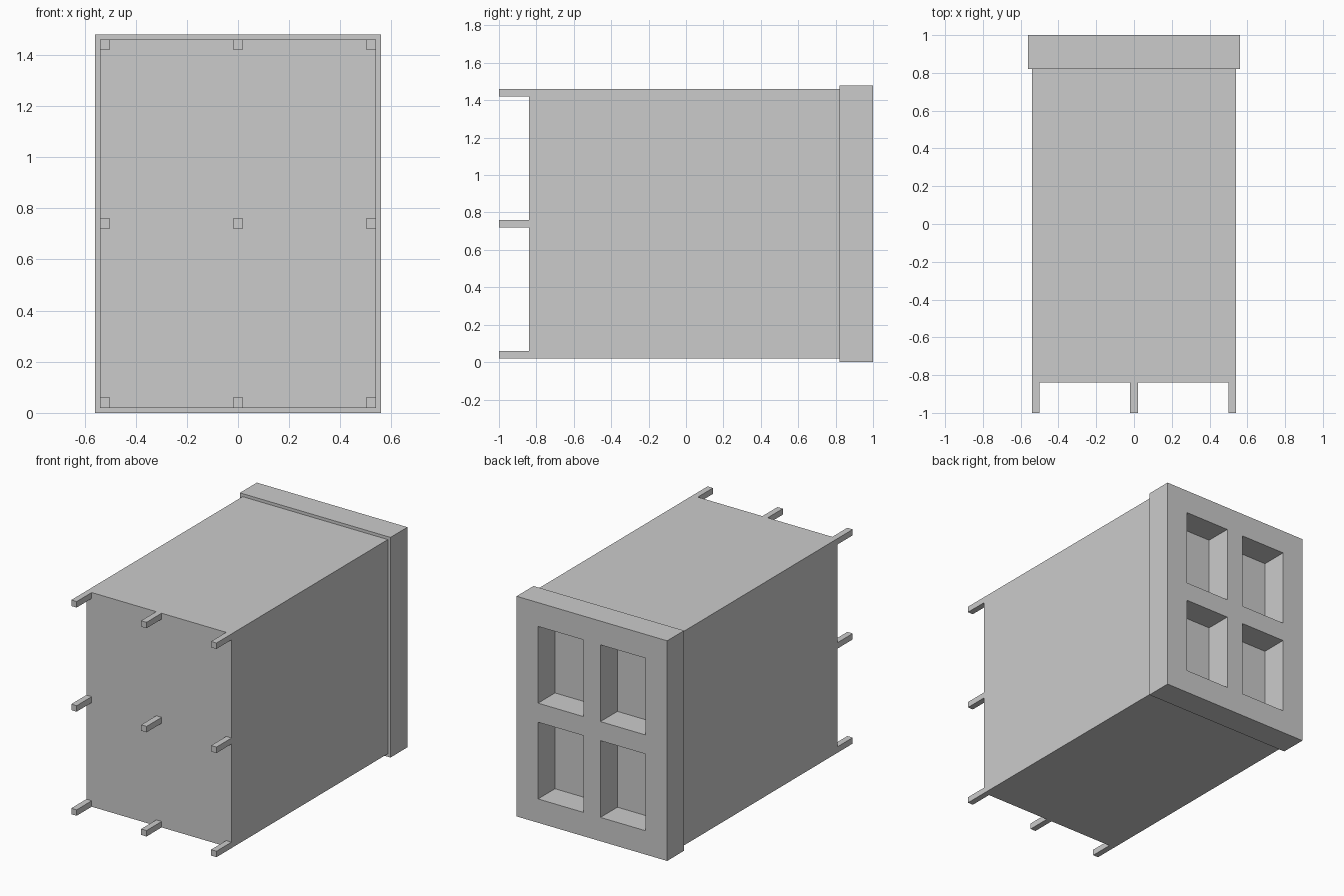
import bpy, bmesh

if "Cube" in bpy.data.objects:
    bpy.data.objects.remove(bpy.data.objects["Cube"])


def box(name, x0, x1, y0, y1, z0, z1):
    bm = bmesh.new()
    bmesh.ops.create_cube(bm, size=1)
    for v in bm.verts:
        v.co.x = x1 if v.co.x > 0 else x0
        v.co.y = y1 if v.co.y > 0 else y0
        v.co.z = z1 if v.co.z > 0 else z0
    return finish(name, bm)


def finish(name, bm):
    bmesh.ops.recalc_face_normals(bm, faces=bm.faces[:])
    mesh = bpy.data.meshes.new(name)
    bm.to_mesh(mesh)
    bm.free()
    ob = bpy.data.objects.new(name, mesh)
    bpy.context.collection.objects.link(ob)
    return ob


# main block
box("body", -0.54, 0.54, -0.84, 0.82, 0.02, 1.46)

# four-pane window frame: a grid with the pane cells left open, then extruded
xs = [-0.56, -0.40, -0.064, 0.064, 0.40, 0.56]
zs = [0.0, 0.16, 0.676, 0.804, 1.32, 1.48]
bm = bmesh.new()
grid = [[bm.verts.new((x, 0.82, z)) for z in zs] for x in xs]
for i in range(5):
    for j in range(5):
        if i % 2 and j % 2:
            continue
        bm.faces.new((grid[i][j], grid[i + 1][j],
                      grid[i + 1][j + 1], grid[i][j + 1]))
ext = bmesh.ops.extrude_face_region(bm, geom=bm.faces[:], use_keep_orig=True)
for v in ext["geom"]:
    if isinstance(v, bmesh.types.BMVert):
        v.co.y = 1.0
finish("window_frame", bm)

# nine square pegs on the front
for i, x in enumerate((-0.52, 0.0, 0.52)):
    for j, z in enumerate((0.04, 0.74, 1.44)):
        box(f"peg_{i}_{j}", x - 0.02, x + 0.02, -1.0, -0.84, z - 0.02, z + 0.02)
